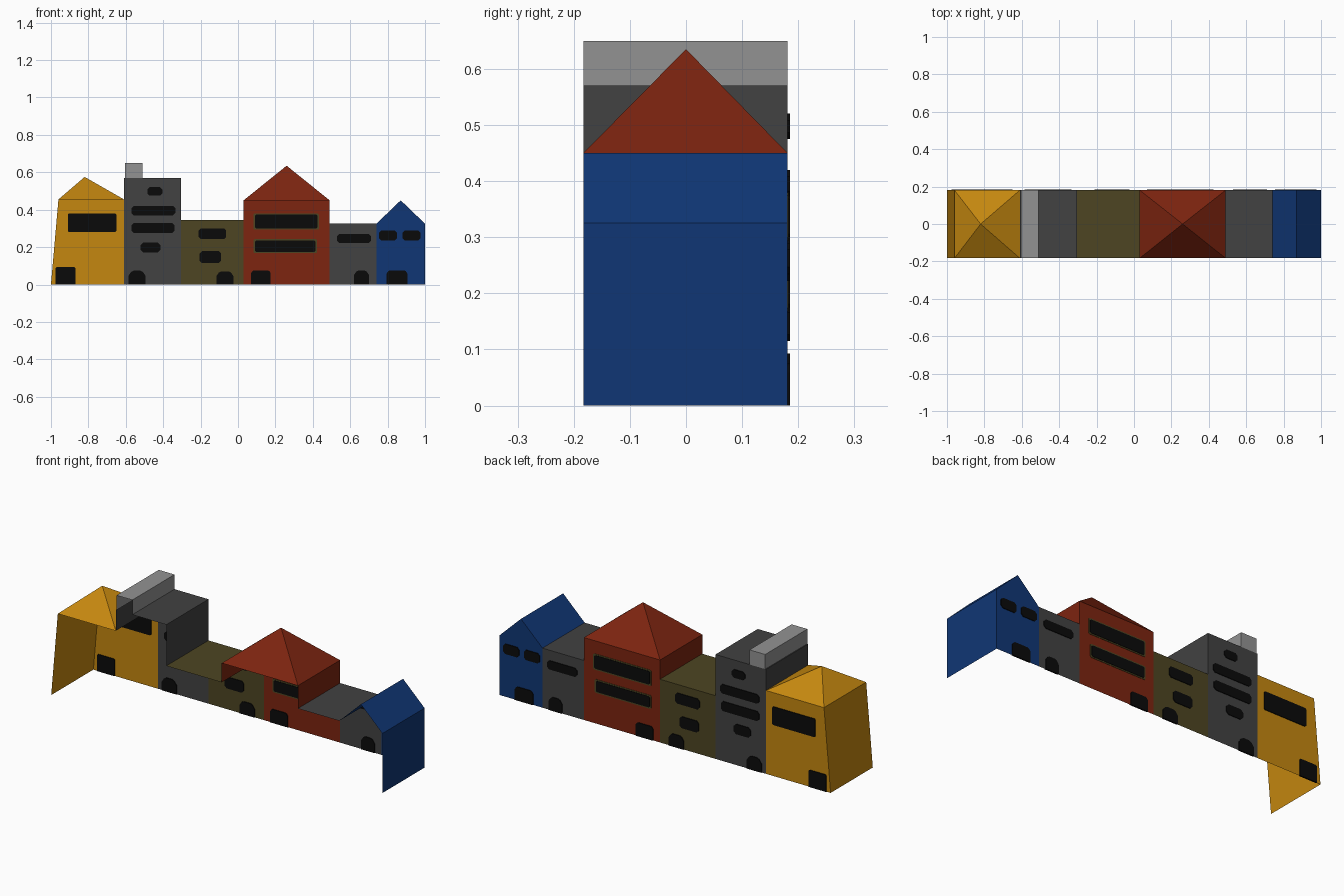
import bpy, bmesh

if "Cube" in bpy.data.objects:
    bpy.data.objects.remove(bpy.data.objects["Cube"])

FRONT, BACK = -0.183, 0.181   # open front, facade at the back


def material(name, r, g, b):
    m = bpy.data.materials.new(name)
    m.diffuse_color = (r, g, b, 1)
    m.use_nodes = True
    m.node_tree.nodes["Principled BSDF"].inputs["Base Color"].default_value = m.diffuse_color
    return m


YELLOW = material("ochre", 0.56, 0.245, 0.005)
GREY = material("dark_grey", 0.054, 0.054, 0.054)
LIGHT = material("light_grey", 0.29, 0.29, 0.29)
OLIVE = material("olive", 0.075, 0.060, 0.016)
RED = material("brick_red", 0.205, 0.018, 0.005)
BLUE = material("deep_blue", 0.005, 0.037, 0.178)
BLACK = material("window_black", 0.003, 0.003, 0.003)


def finish(bm, name, mat):
    me = bpy.data.meshes.new(name)
    bm.to_mesh(me)
    bm.free()
    me.materials.append(mat)
    ob = bpy.data.objects.new(name, me)
    bpy.context.collection.objects.link(ob)
    return ob


def house(name, mat, outline, swept, apex=None, eaves=None):
    """Facade from an outline (left to right over the top); the chosen
    outline segments are swept forward as roof and side walls. An apex
    adds a pyramid roof between the eaves points."""
    bm = bmesh.new()
    back = [bm.verts.new((x, BACK, z)) for x, z in outline]
    front = [bm.verts.new((x, FRONT, z)) for x, z in outline]
    bm.faces.new(back)
    for i in swept:
        bm.faces.new((front[i], front[i + 1], back[i + 1], back[i]))
    if apex:
        l, r = eaves
        ring = (front[l], front[r], back[r], back[l])
        top = bm.verts.new((apex[0], 0, apex[1]))
        for i in range(4):
            bm.faces.new((ring[i], ring[(i + 1) % 4], top))
    bmesh.ops.delete(bm, geom=[v for v in bm.verts if not v.link_faces], context='VERTS')
    return finish(bm, name, mat)


def plate(name, x0, x1, z0, z1, cut=0.012, mat=BLACK, door=False, half=0.004):
    """Thin pane set through the facade, with cut corners."""
    c = cut
    pts = [(x0, z0 + c), (x0, z1 - c), (x0 + c, z1), (x1 - c, z1),
           (x1, z1 - c), (x1, z0 + c), (x1 - c, z0), (x0 + c, z0)]
    if door:
        pts = [(x0, z0), (x0, z1 - 2 * c), (x0 + c, z1 - c / 2), (x0 + 2 * c, z1),
               (x1 - 2 * c, z1), (x1 - c, z1 - c / 2), (x1, z1 - 2 * c), (x1, z0)]
    bm = bmesh.new()
    f = bm.faces.new([bm.verts.new((x, BACK - half, z)) for x, z in pts])
    ext = bmesh.ops.extrude_face_region(bm, geom=[f])["geom"]
    bmesh.ops.translate(bm, vec=(0, 2 * half, 0),
                        verts=[v for v in ext if isinstance(v, bmesh.types.BMVert)])
    bmesh.ops.recalc_face_normals(bm, faces=bm.faces)
    return finish(bm, name, mat)


# Row of houses, left to right
house("yellow_house", YELLOW,
      [(-1, 0), (-.96, .455), (-.61, .455), (-.61, 0)], [0], (-.82, .575), (1, 2))
house("grey_tower", GREY,
      [(-.61, 0), (-.61, .455), (-.61, .57), (-.605, .57), (-.51, .57),
       (-.305, .57), (-.305, .345), (-.305, 0)], [1, 2, 4, 5])
house("chimney", LIGHT,
      [(-.605, .57), (-.605, .65), (-.51, .65), (-.51, .57)], [0, 1, 2])
house("olive_house", OLIVE,
      [(-.305, 0), (-.305, .345), (.03, .345), (.03, 0)], [1])
house("red_house", RED,
      [(.03, 0), (.03, .345), (.03, .45), (.49, .45), (.49, .325), (.49, 0)],
      [1, 3], (.26, .635), (2, 3))
house("small_grey_house", GREY,
      [(.49, 0), (.49, .325), (.74, .325), (.74, 0)], [1])
house("blue_house", BLUE,
      [(.74, 0), (.74, .325), (.87, .45), (1, .325), (1, 0)], [1, 2, 3])

# Windows
windows = [
    ("yellow_window", -.91, -.65, .28, .38, .006),
    ("tower_window_1", -.485, -.405, .475, .52, .012),
    ("tower_window_2", -.57, -.335, .37, .42, .012),
    ("tower_window_3", -.57, -.34, .275, .328, .012),
    ("tower_window_4", -.52, -.415, .17, .225, .015),
    ("olive_window_1", -.21, -.063, .242, .30, .012),
    ("olive_window_2", -.205, -.09, .115, .178, .012),
    ("red_window_1", .09, .425, .30, .373, .006),
    ("red_window_2", .09, .415, .175, .235, .006),
    ("small_grey_window", .53, .71, .222, .27, .012),
    ("blue_window_1", .755, .85, .235, .29, .012),
    ("blue_window_2", .88, .975, .235, .29, .012),
]
for name, x0, x1, z0, z1, cut in windows:
    plate(name, x0, x1, z0, z1, cut)
    if name.startswith("red"):   # olive surrounds
        plate(name + "_frame", x0 - .008, x1 + .008, z0 - .007, z1 + .007, .006, OLIVE, half=.002)

# Doors
for name, x0, x1, h, cut in [
        ("yellow_door", -.975, -.87, .093, .003), ("tower_door", -.585, -.495, .075, .014),
        ("olive_door", -.115, -.025, .07, .012), ("red_door", .07, .175, .075, .007),
        ("small_grey_door", .62, .70, .075, .012), ("blue_door", .795, .905, .075, .008)]:
    plate(name, x0, x1, 0, h, cut, door=True)
